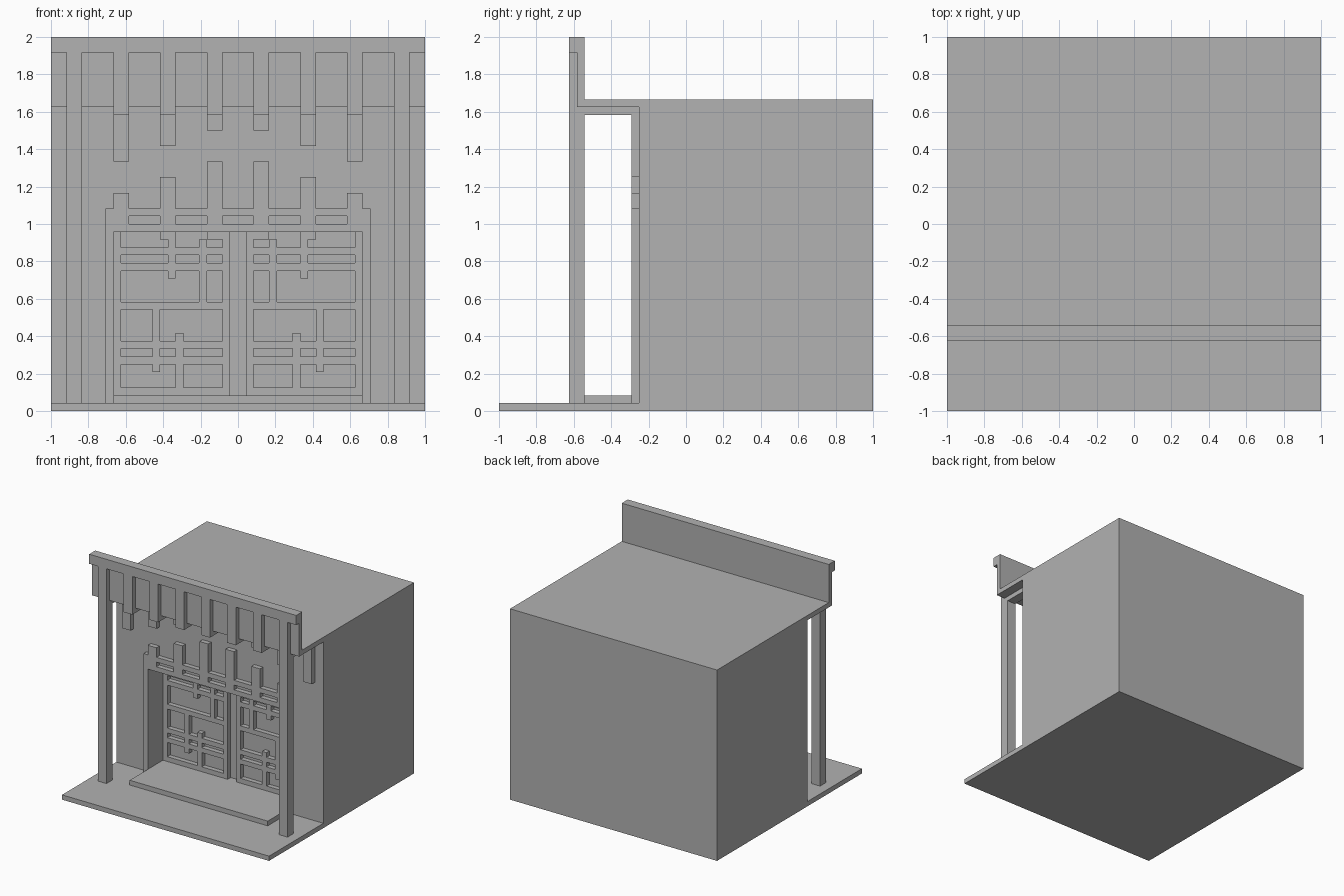
import bpy
import bmesh

U = 2 / 48  # one module of the building grid

if "Cube" in bpy.data.objects:
    bpy.data.objects.remove(bpy.data.objects["Cube"])

stone = bpy.data.materials.new("plain_grey")
stone.use_nodes = True
GREY = (0.445, 0.445, 0.445, 1)
stone.diffuse_color = GREY
stone.node_tree.nodes["Principled BSDF"].inputs["Base Color"].default_value = GREY


def finish(name, bm):
    bmesh.ops.recalc_face_normals(bm, faces=bm.faces)
    bmesh.ops.scale(bm, vec=(U, U, U), verts=bm.verts)
    mesh = bpy.data.meshes.new(name)
    bm.to_mesh(mesh)
    bm.free()
    mesh.materials.append(stone)
    obj = bpy.data.objects.new(name, mesh)
    bpy.context.collection.objects.link(obj)
    return obj


def extrude(bm, faces, depth):
    res = bmesh.ops.extrude_face_region(bm, geom=faces)
    verts = [g for g in res["geom"] if isinstance(g, bmesh.types.BMVert)]
    bmesh.ops.translate(bm, vec=depth, verts=verts)


def prism(name, points, y0, y1):
    """Front outline (x, z) extruded from y0 to y1."""
    bm = bmesh.new()
    face = bm.faces.new([bm.verts.new((x, y0, z)) for x, z in points])
    extrude(bm, [face], (0, y1 - y0, 0))
    return finish(name, bm)


def box(name, x, y, z):
    return prism(name, [(x[0], z[0]), (x[1], z[0]), (x[1], z[1]), (x[0], z[1])], *y)


def inside(x, z, rects):
    return any(a < x < b and c < z < d for a, b, c, d in rects)


def fretwork(name, solid, holes, y0, y1, fills=()):
    """Flat mirrored panel of solid rectangles, pierced by holes, with fills put back."""
    bm = bmesh.new()
    corners = {}

    def corner(x, z):
        if (x, z) not in corners:
            corners[x, z] = bm.verts.new((x, y0, z))
        return corners[x, z]

    for x in range(-24, 24):
        for z in range(48):
            cx, cz = abs(x + 0.5), z + 0.5
            if inside(cx, cz, solid) and (not inside(cx, cz, holes) or inside(cx, cz, fills)):
                bm.faces.new([corner(x, z), corner(x + 1, z), corner(x + 1, z + 1), corner(x, z + 1)])
    extrude(bm, bm.faces[:], (0, y1 - y0, 0))
    bmesh.ops.recalc_face_normals(bm, faces=bm.faces)
    bmesh.ops.dissolve_limit(bm, angle_limit=0.02, verts=bm.verts, edges=bm.edges)
    return finish(name, bm)


# Main mass, recessed entrance wall and ground
box("main_block", (-24, 24), (-1, 24), (0, 40))
prism("entrance_wall", [(-24, 1), (-16, 1), (-16, 23), (16, 23), (16, 1),
                        (24, 1), (24, 40), (-24, 40)], -6, -1)
box("ground_slab", (-24, 24), (-24, -1), (0, 1))
box("door_step", (-16, 16), (-13, -1), (1, 2))

# Canopy with parapet
box("canopy_slab", (-24, 24), (-14, -6), (39, 40))
box("parapet", (-24, 24), (-14, -13), (40, 46))
box("parapet_cap", (-24, 24), (-15, -13), (46, 48))

# Ribs: front batten, joist under the canopy, and a stub down the wall
for side in (-1, 1):
    for i in range(4):
        centre = side * (3 + 6 * i)
        span = (centre - 1, centre + 1)
        if i < 3:
            box("front_batten", span, (-15, -14), (38, 46))
        box("canopy_joist", span, (-14, -6), (38, 39))
        box("wall_stub", span, (-7, -6), (36 - 2 * i, 38))
    box("pillar", (side * 21 - 1, side * 21 + 1), (-15, -13), (1, 46))

# Door surround with stepped battens and slots
surround = [(16, 17, 1, 26), (0, 17, 23, 26)]
surround += [(2 + 6 * i, 4 + 6 * i, 26, 32 - 2 * i) for i in range(3)]
slots = [(0, 2, 24, 25), (4, 8, 24, 25), (10, 14, 24, 25)]
fretwork("door_surround", surround, slots, -7, -6)

# Lattice door leaves: rows of panes, then short bar ends put back into them
panes = []
for z0, z1, columns in (
    (21, 23, ((2, 4), (5, 8), (9, 15))),
    (19, 20, ((2, 4), (5, 8), (9, 15))),
    (14, 18, ((2, 4), (5, 15))),
    (9, 13, ((2, 10), (11, 15))),
    (7, 8, ((2, 7), (8, 10), (11, 15))),
    (3, 6, ((2, 7), (8, 15))),
):
    panes += [(x0, x1, z0, z1) for x0, x1 in columns]
panes.append((4, 5, 22, 23))
bar_ends = [(2, 4, 22, 23), (9, 10, 22, 23), (8, 9, 17, 18), (7, 8, 9, 10), (10, 11, 5, 6)]
fretwork("door_lattice", [(1, 16, 2, 23)], panes, -2, -1, bar_ends)
